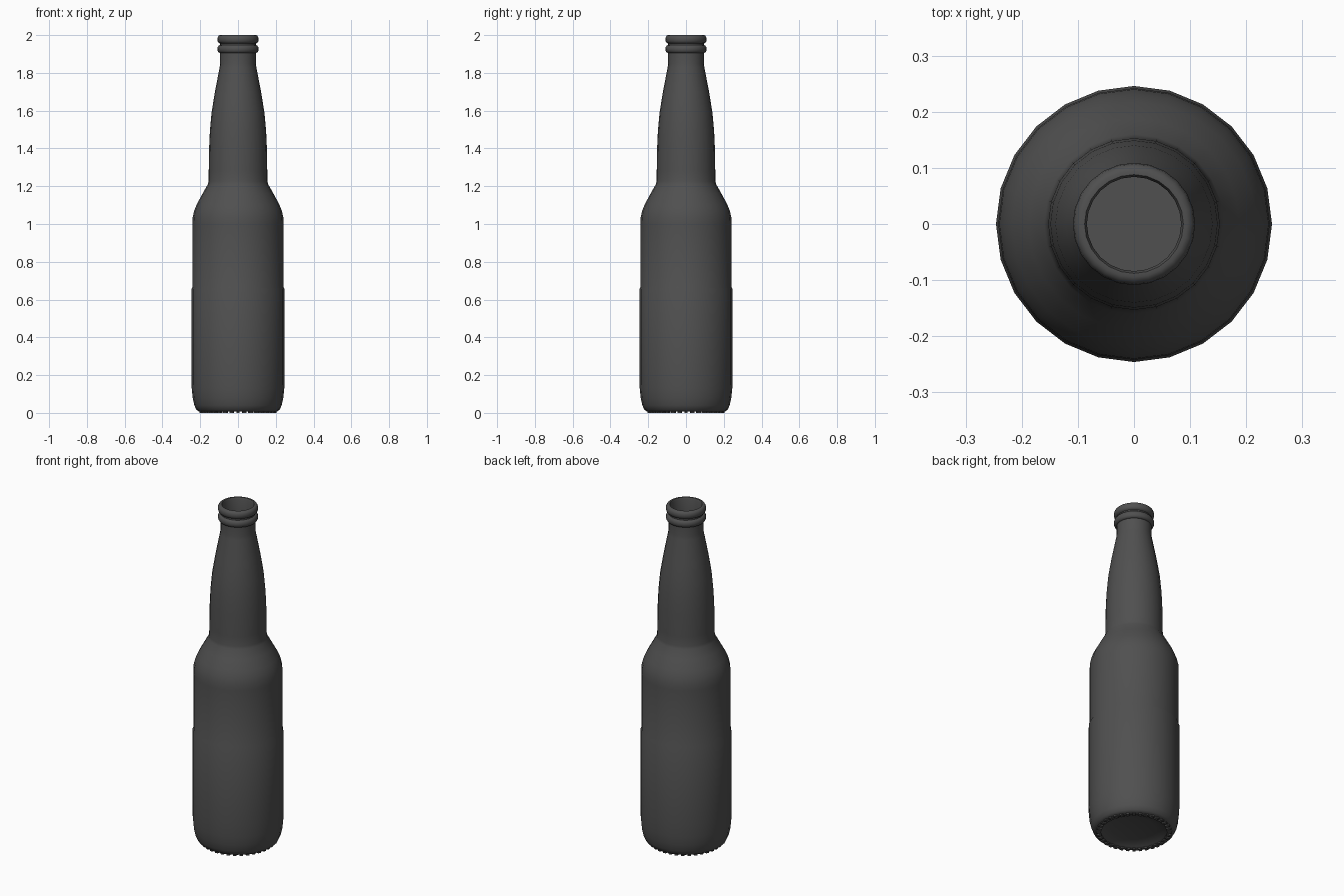
import bpy, bmesh, math
from mathutils import Matrix

if "Cube" in bpy.data.objects:
    bpy.data.objects.remove(bpy.data.objects["Cube"])

SIDES = 24

glass = bpy.data.materials.new("dark grey glass")
glass.use_nodes = True
grey = (0.08, 0.08, 0.08, 1)
glass.diffuse_color = grey
bsdf = glass.node_tree.nodes["Principled BSDF"]
bsdf.inputs["Base Color"].default_value = grey
bsdf.inputs["Roughness"].default_value = 0.6


def finish(bm, name, angle):
    bmesh.ops.recalc_face_normals(bm, faces=bm.faces)
    mesh = bpy.data.meshes.new(name)
    bm.to_mesh(mesh)
    bm.free()
    mesh.materials.append(glass)
    obj = bpy.data.objects.new(name, mesh)
    bpy.context.collection.objects.link(obj)
    bpy.ops.object.select_all(action='DESELECT')
    bpy.context.view_layer.objects.active = obj
    obj.select_set(True)
    bpy.ops.object.shade_smooth_by_angle(angle=math.radians(angle))
    return obj


def lathe(name, profile, angle=40):
    """Spin a closed (radius, height) profile whose two ends lie on the axis."""
    bm = bmesh.new()
    rings = []
    for r, z in profile:
        if r == 0:
            rings.append([bm.verts.new((0, 0, z))] * SIDES)
        else:
            rings.append([bm.verts.new((r * math.cos(math.tau * i / SIDES),
                                        r * math.sin(math.tau * i / SIDES), z))
                          for i in range(SIDES)])
    for a, b in zip(rings, rings[1:]):
        for i in range(SIDES):
            j = (i + 1) % SIDES
            bm.faces.new(list(dict.fromkeys((a[i], a[j], b[j], b[i]))))
    return finish(bm, name, angle)


def bead(z, radius, half):
    """Rounded lip ring as profile points."""
    return [(radius - 0.014 * (1 - math.cos(a)), z + half * math.sin(a))
            for a in (math.radians(d) for d in (-90, -60, -30, 0, 30, 60, 90))]


# Outer wall: hollow underside, heel, body, shoulder, neck
outer = [(0, 0.03), (0.12, 0.025), (0.172, 0.012), (0.18, 0.007), (0.205, 0.007),
         (0.220, 0.016), (0.231, 0.040), (0.240, 0.080), (0.245, 0.130),
         (0.246, 0.200), (0.246, 0.655), (0.242, 0.665), (0.242, 1.00),
         (0.240, 1.035), (0.232, 1.07), (0.218, 1.105), (0.188, 1.16),
         (0.160, 1.21), (0.156, 1.225), (0.155, 1.28), (0.153, 1.40),
         (0.149, 1.49), (0.140, 1.59), (0.122, 1.70), (0.097, 1.83),
         (0.094, 1.85), (0.094, 1.905)]
# Two lip beads, then the inner wall down to the floor
lip = bead(1.926, 0.109, 0.021) + bead(1.978, 0.109, 0.022)
inner = [(0.088, 2.0), (0.084, 1.99), (0.084, 1.84), (0.110, 1.70),
         (0.138, 1.49), (0.143, 1.23), (0.205, 1.10), (0.230, 1.00),
         (0.232, 0.12), (0.205, 0.05), (0, 0.05)]
lathe("bottle", outer + lip + inner)

# Ring of knurled grip bars under the heel
bm = bmesh.new()
BARS = 36
for i in range(BARS):
    place = (Matrix.Rotation(math.tau * i / BARS, 4, 'Z')
             @ Matrix.Translation((0.191, 0, 0.005))
             @ Matrix.Diagonal((0.026, 0.018, 0.010, 1)))
    bmesh.ops.create_cube(bm, size=1, matrix=place)
finish(bm, "base_knurling", 30)
